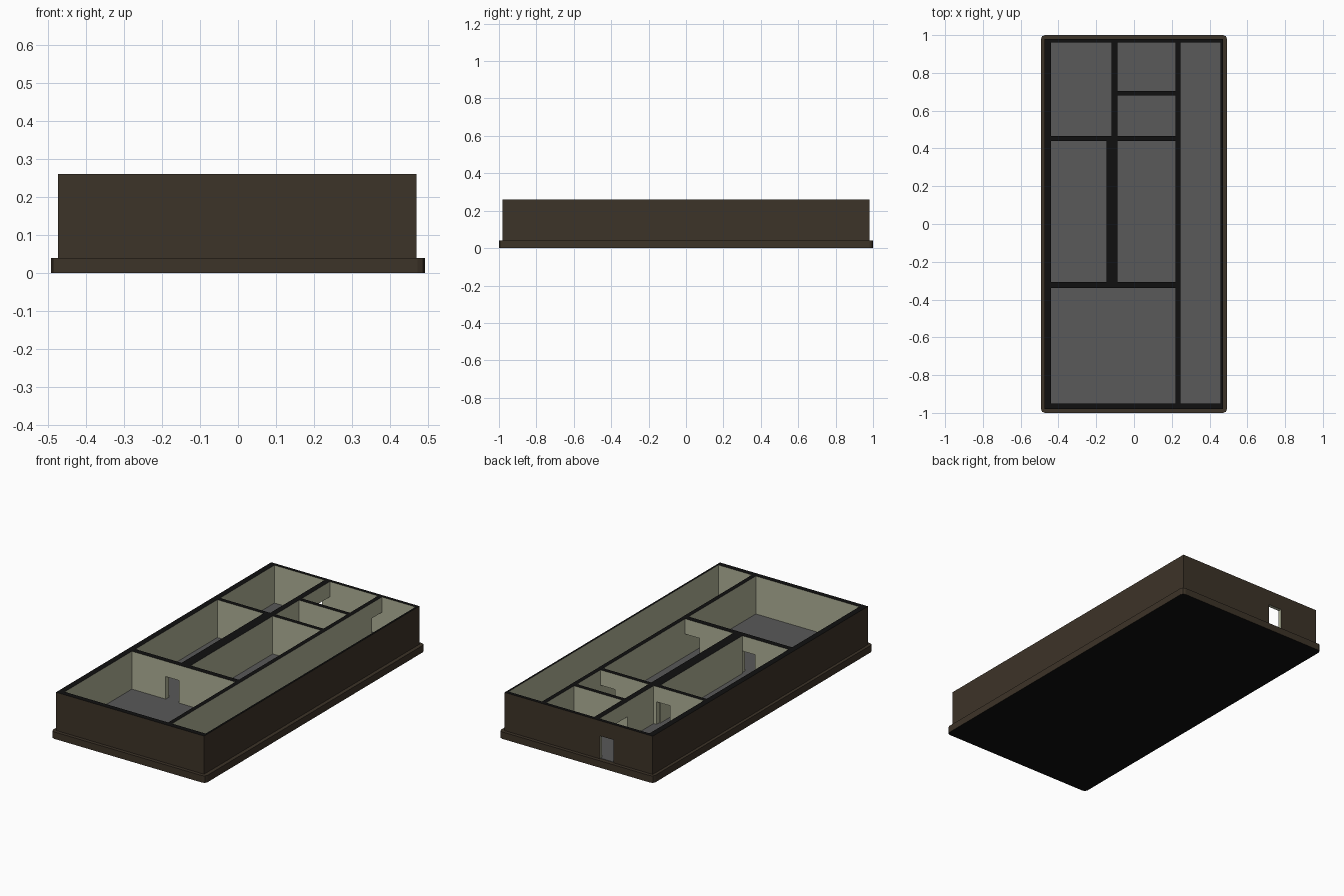
import bpy, bmesh

if "Cube" in bpy.data.objects:
    bpy.data.objects.remove(bpy.data.objects["Cube"])

def mat(name, c):
    m = bpy.data.materials.new(name)
    m.diffuse_color = (*c, 1)
    m.use_nodes = True
    m.node_tree.nodes["Principled BSDF"].inputs["Base Color"].default_value = m.diffuse_color
    return m

BROWN = mat("dark_brown_cladding", (0.046, 0.033, 0.021))
CREAM = mat("pale_plaster", (0.43, 0.44, 0.31))
BLACK = mat("black_section", (0.005, 0.005, 0.005))
GREY = mat("grey_floor", (0.1, 0.1, 0.1))
MATS = [BROWN, CREAM, BLACK, GREY]

# outer shell limits, wall heights and door head height
X0, X1, Y0, Y1 = -0.474, 0.47, -0.98, 0.98
ZB, ZT, ZD = 0.04, 0.26, 0.172

def add_box(bm, x0, x1, y0, y1, z0, z1):
    vs = bmesh.ops.create_cube(bm, size=1)["verts"]
    for v in vs:
        v.co.x = x1 if v.co.x > 0 else x0
        v.co.y = y1 if v.co.y > 0 else y0
        v.co.z = z1 if v.co.z > 0 else z0
    return vs

def finish(bm, name, rule):
    bm.normal_update()
    for f in bm.faces:
        f.material_index = rule(f.normal, f.calc_center_median())
    me = bpy.data.meshes.new(name)
    bm.to_mesh(me)
    bm.free()
    for m in MATS:
        me.materials.append(m)
    ob = bpy.data.objects.new(name, me)
    bpy.context.collection.objects.link(ob)
    return ob

def wall_rule(n, c):
    # cut tops are black, outward shell faces brown, the rest plaster
    if n.z > 0.5 and c.z > ZT - 0.001:
        return 2
    e = 0.0005
    if (abs(c.x - X0) < e or abs(c.x - X1) < e) and abs(n.x) > 0.5:
        return 0
    if (abs(c.y - Y0) < e or abs(c.y - Y1) < e) and abs(n.y) > 0.5:
        return 0
    return 1

def wall(name, axis, a0, a1, t0, t1, doors=()):
    """Wall along an axis from a0 to a1, thickness t0..t1, with door gaps."""
    bm = bmesh.new()
    def seg(p, q, z0):
        if q - p > 1e-4:
            r = (p, q, t0, t1) if axis == "x" else (t0, t1, p, q)
            add_box(bm, *r, z0, ZT)
    pos = a0
    for d0, d1 in sorted(doors):
        seg(pos, d0, ZB)
        seg(d0, d1, ZD)      # lintel
        pos = d1
    seg(pos, a1, ZB)
    return finish(bm, name, wall_rule)

# plinth with rounded vertical corners
bm = bmesh.new()
add_box(bm, -0.492, 0.492, -1, 1, 0, ZB)
edges = [e for e in bm.edges if abs(e.verts[0].co.z - e.verts[1].co.z) > 0.01]
bmesh.ops.bevel(bm, geom=edges, offset=0.02, segments=2, profile=0.5, affect="EDGES")
finish(bm, "plinth", lambda n, c: 2 if n.z < -0.5 else 0)

# floor finish
bm = bmesh.new()
add_box(bm, -0.46, 0.465, -0.97, 0.975, 0.036, 0.042)
finish(bm, "floor", lambda n, c: 3)

DOOR_L = (-0.224, -0.138)   # doors in line with the entrance
DOOR_R = (0.128, 0.22)      # doors beside the corridor wall

# outer shell
wall("front_wall", "x", X0, X1, Y0, -0.95)
wall("back_wall", "x", X0, X1, 0.96, Y1, [DOOR_L])
wall("left_wall", "y", -0.95, 0.96, X0, -0.44)
wall("right_wall", "y", -0.95, 0.96, 0.459, X1)

# partitions
wall("corridor_wall", "y", -0.95, 0.96, 0.22, 0.245, [(0.872, 0.96)])
wall("front_room_wall", "x", -0.44, 0.22, -0.338, -0.306, [DOOR_L, DOOR_R])
wall("rear_room_wall", "x", -0.44, 0.22, 0.44, 0.465, [DOOR_L, DOOR_R])
wall("middle_wall", "y", -0.306, 0.44, -0.145, -0.087)
wall("lobby_wall", "y", 0.465, 0.96, -0.12, -0.087, [(0.705, 0.96)])
wall("small_room_wall", "x", -0.087, 0.22, 0.68, 0.705)
